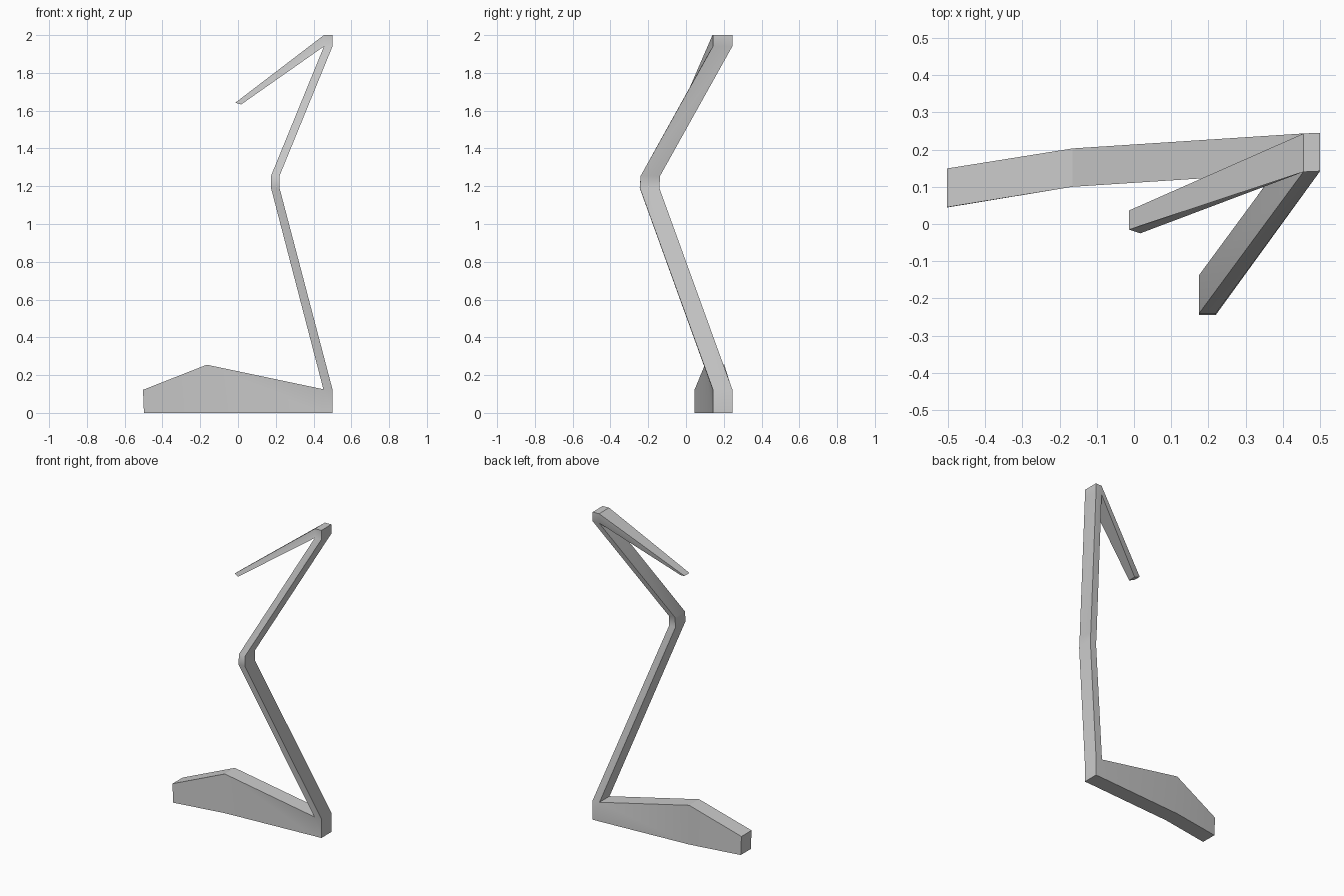
import bpy, bmesh, math

if "Cube" in bpy.data.objects:
    bpy.data.objects.remove(bpy.data.objects["Cube"])

# Stations along the bent limb: (inner x, z), (outer x, z), inner front y, outer front y, depth in y
stations = [
    # foot: toe, arch, heel corner
    ((-0.503, 0.122), (-0.498, 0.0), 0.045, 0.045, 0.104),
    ((-0.165, 0.255), (-0.165, 0.0), 0.10, 0.10, 0.103),
    ((0.452, 0.125), (0.452, 0.0), 0.14, 0.14, 0.103),
    ((0.452, 0.125), (0.50, 0.0), 0.14, 0.142, 0.103),
    ((0.452, 0.125), (0.50, 0.125), 0.14, 0.142, 0.103),
    # knee bend
    ((0.175, 1.19), (0.22, 1.19), -0.245, -0.244, 0.103),
    ((0.175, 1.255), (0.22, 1.255), -0.24, -0.24, 0.103),
    # top corner
    ((0.455, 1.94), (0.50, 1.94), 0.14, 0.142, 0.103),
    ((0.455, 1.94), (0.50, 2.0), 0.14, 0.142, 0.103),
    ((0.455, 1.94), (0.455, 2.0), 0.14, 0.14, 0.103),
    # tapered free end
    ((0.017, 1.633), (-0.014, 1.642), -0.025, -0.015, 0.051),
]


def loft(name, sections):
    bm = bmesh.new()
    rings = []
    for (xi, zi), (xo, zo), yi, yo, d in sections:
        rings.append([bm.verts.new(p) for p in (
            (xi, yi, zi), (xo, yo, zo), (xo, yo + d, zo), (xi, yi + d, zi))])
    for a, b in zip(rings, rings[1:]):
        for i in range(4):
            j = (i + 1) % 4
            bm.faces.new((a[i], a[j], b[j], b[i]))
    bm.faces.new(rings[0])
    bm.faces.new(rings[-1][::-1])
    # corners share their inner edge, so collapse the repeated points
    bmesh.ops.remove_doubles(bm, verts=bm.verts, dist=0.0005)
    bmesh.ops.recalc_face_normals(bm, faces=bm.faces)
    mesh = bpy.data.meshes.new(name)
    bm.to_mesh(mesh)
    bm.free()
    obj = bpy.data.objects.new(name, mesh)
    bpy.context.collection.objects.link(obj)
    return obj


# one continuous folded limb with a wedge foot
limb = loft("folded_limb_with_foot", stations)
bpy.context.view_layer.objects.active = limb
limb.select_set(True)
bpy.ops.object.shade_smooth_by_angle(angle=math.radians(30))
